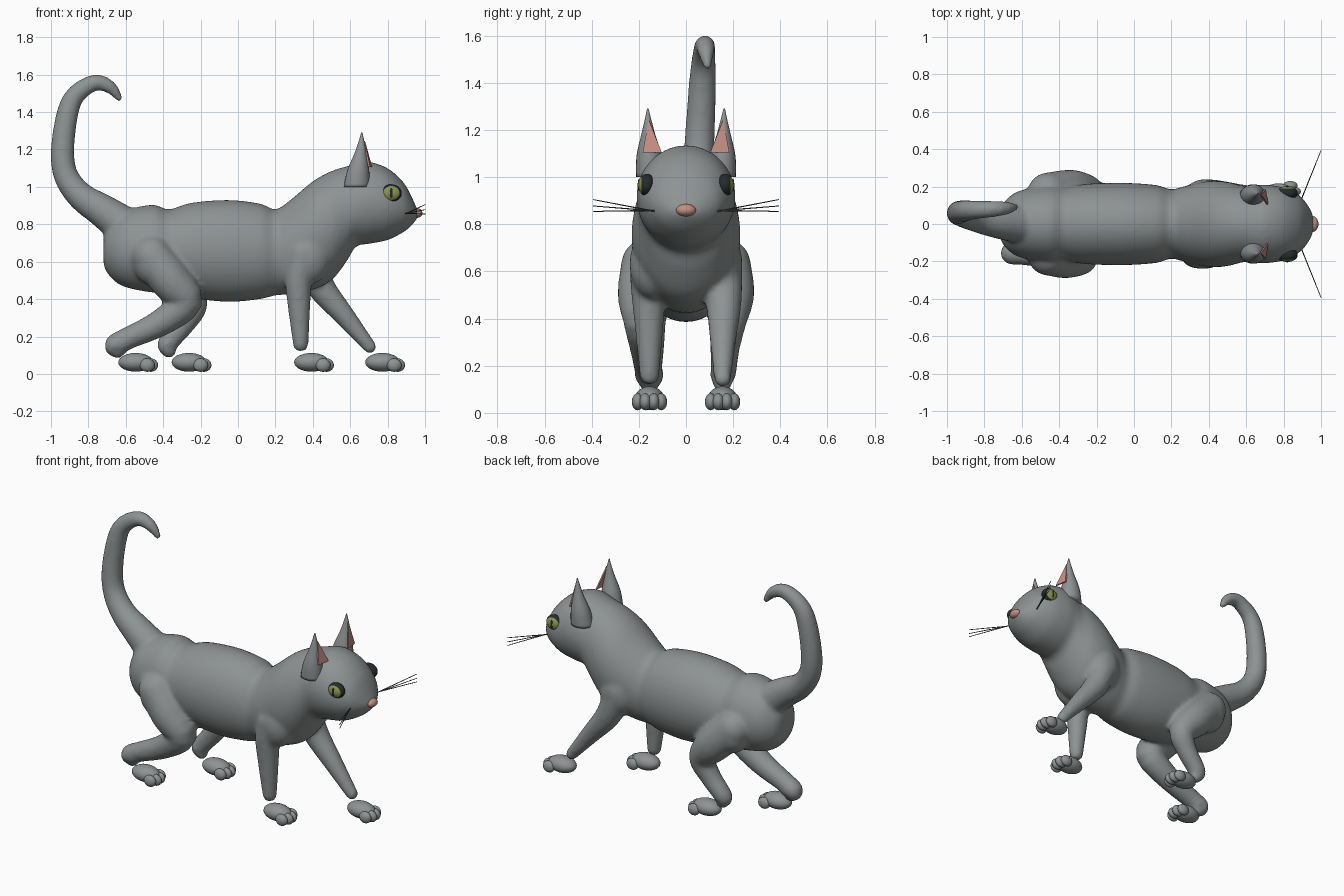
import bpy, bmesh, math
from mathutils import Vector, Matrix

if "Cube" in bpy.data.objects:
    bpy.data.objects.remove(bpy.data.objects["Cube"], do_unlink=True)


def material(name, *rgb):
    m = bpy.data.materials.new(name)
    m.use_nodes = True
    m.diffuse_color = (*rgb, 1)
    m.node_tree.nodes["Principled BSDF"].inputs["Base Color"].default_value = (*rgb, 1)
    return m


FUR = material("grey_fur", .27, .29, .29)
PINK = material("pink_skin", .56, .27, .23)
GREEN = material("eye_green", .27, .31, .08)
DARK = material("eye_dark", .018, .025, .026)
WHISKER = material("whisker_grey", .08, .085, .085)


def finish(bm, name, *mats, smooth=True):
    bmesh.ops.recalc_face_normals(bm, faces=bm.faces)
    for f in bm.faces:
        f.smooth = smooth
    mesh = bpy.data.meshes.new(name)
    bm.to_mesh(mesh)
    bm.free()
    for m in mats:
        mesh.materials.append(m)
    ob = bpy.data.objects.new(name, mesh)
    bpy.context.collection.objects.link(ob)
    return ob


def spline(rows, steps):
    """Catmull-Rom through rows of any width."""
    v = [Vector(r) for r in rows]
    v = [v[0]] + v + [v[-1]]
    out = []
    for a, b, c, d in zip(v, v[1:], v[2:], v[3:]):
        for i in range(steps):
            t = i / steps
            out.append(b + (c - a) * (t / 2) + (a * 2 - b * 5 + c * 4 - d) * (t * t / 2)
                       + (b * 3 - a - c * 3 + d) * (t ** 3 / 2))
    return out + [v[-1]]


def loft(bm, rows, axis=None, steps=4, sides=24):
    """Closed tube; rows are x, y, z, half width, half height."""
    pts = spline(rows, steps)
    rings = []
    for i, p in enumerate(pts):
        c = p.to_3d() if len(p) == 3 else Vector(p[:3])
        ahead, behind = pts[min(i + 1, len(pts) - 1)], pts[max(i - 1, 0)]
        t = Vector(axis) if axis else (Vector(ahead[:3]) - Vector(behind[:3])).normalized()
        side = Vector((0, 1, 0))
        side = (side - t * side.dot(t)).normalized()
        up = t.cross(side)
        ring = []
        for k in range(sides):
            a = math.tau * k / sides
            ring.append(bm.verts.new(c + side * (p[3] * math.cos(a)) + up * (p[4] * math.sin(a))))
        rings.append(ring)
    for r, s in zip(rings, rings[1:]):
        for k in range(sides):
            n = (k + 1) % sides
            bm.faces.new((r[k], r[n], s[n], s[k]))
    bm.faces.new(rings[0][::-1])
    bm.faces.new(rings[-1])


def ball(bm, centre, size, rot=None, u=24, v=16):
    m = Matrix.Translation(centre) @ Matrix.Diagonal((*size, 1))
    if rot:
        m = m @ rot
    return bmesh.ops.create_uvsphere(bm, u_segments=u, v_segments=v, radius=1, matrix=m)["verts"]


# Torso, neck and head: x, top, bottom, half width
trunk = [(-.72, .72, .60, .05), (-.70, .78, .54, .11), (-.62, .865, .47, .175), (-.46, .905, .435, .205),
         (-.37, .88, .435, .198), (-.25, .915, .405, .215), (-.05, .93, .385, .22), (.12, .91, .40, .208),
         (.20, .88, .42, .185), (.28, .93, .425, .205), (.40, 1.03, .45, .23), (.50, 1.085, .50, .225),
         (.58, 1.11, .60, .205), (.63, 1.125, .68, .205), (.70, 1.135, .695, .21), (.80, 1.10, .715, .195),
         (.88, 1.03, .755, .155), (.92, .965, .785, .115), (.95, .90, .82, .065), (.965, .87, .84, .02)]
body = bmesh.new()
loft(body, [(x, 0, (t + b) / 2, w, (t - b) / 2) for x, t, b, w in trunk], axis=(1, 0, 0), sides=40)


# Tail and legs: x, y, z, radius
def limb(rows):
    loft(body, [(x, y, z, r, r) for x, y, z, r in rows])
    for x, y, z, r in (rows[0], rows[-1]):
        ball(body, (x, y, z), (r, r, r))


limb([(-.58, 0, .77, .11), (-.72, .01, .87, .09), (-.84, .03, .95, .075), (-.92, .05, 1.06, .066),
      (-.938, .06, 1.2, .063), (-.91, .07, 1.4, .058), (-.86, .075, 1.5, .051), (-.76, .08, 1.558, .044),
      (-.68, .085, 1.53, .035), (-.637, .09, 1.475, .02)])
limb([(-.46, -.165, .63, .11), (-.36, -.18, .5, .11), (-.28, -.175, .385, .09), (-.42, -.165, .27, .072),
      (-.59, -.16, .19, .06), (-.655, -.155, .15, .062), (-.645, -.155, .125, .042)])
limb([(-.46, .165, .63, .11), (-.33, .18, .5, .11), (-.24, .175, .38, .08), (-.29, .165, .27, .062),
      (-.36, .16, .185, .056), (-.38, .155, .15, .052), (-.37, .155, .125, .04)])
limb([(.35, -.15, .64, .09), (.325, -.16, .52, .074), (.325, -.157, .4, .064), (.335, -.155, .16, .042)])
limb([(.37, .15, .64, .09), (.44, .16, .47, .076), (.57, .157, .31, .056), (.705, .155, .145, .036)])

# Haunches and shoulders
for s in (-1, 1):
    ball(body, (-.45, s * .165, .6), (.11, .11, .13))
    ball(body, (.38, s * .14, .63), (.12, .1, .15))
skin = finish(body, "body", FUR)
fuse = skin.modifiers.new("fuse", "REMESH")
fuse.mode = "VOXEL"
fuse.voxel_size = .013
fuse.use_smooth_shade = True
relax = skin.modifiers.new("relax", "SMOOTH")
relax.factor = .5
relax.iterations = 7

# Paws, each with four toes
for name, back, y in (("near_rear", -.64, -.155), ("far_rear", -.355, .155),
                      ("near_front", .30, -.155), ("far_front", .68, .155)):
    bm = bmesh.new()
    ball(bm, (back + .093, y, .062), (.093, .062, .05))
    for off, reach in ((-.05, .155), (-.018, .173), (.018, .173), (.05, .155)):
        ball(bm, (back + reach, y + off, .047), (.04, .025, .036), u=16, v=12)
    for v in bm.verts:
        v.co.z = max(v.co.z, 0)
    finish(bm, name + "_paw", FUR)

for s, label in ((-1, "near"), (1, "far")):
    # Ear: a tapering cone with a pink plate on its front
    bm = bmesh.new()
    loft(bm, [(.635, s * .15, 1.0, .062, .07), (.643, s * .156, 1.09, .054, .058),
              (.655, s * .16, 1.18, .03, .032), (.66, s * .161, 1.24, .015, .016),
              (.662, s * .162, 1.292, .003, .003)], axis=(0, 0, 1))
    finish(bm, label + "_ear", FUR)

    bm = bmesh.new()
    tri = [Vector(p) for p in ((.718, s * .103, 1.105), (.706, s * .184, 1.105), (.679, s * .158, 1.245))]
    front = [bm.verts.new(p) for p in tri]
    rear = [bm.verts.new(p - Vector((.009, 0, 0))) for p in tri]
    bm.faces.new(front)
    bm.faces.new(rear)
    for i in range(3):
        j = (i + 1) % 3
        bm.faces.new((front[i], front[j], rear[j], rear[i]))
    finish(bm, label + "_inner_ear", PINK, smooth=False)

    # Eye: dark rim, green iris on the outward cap
    bm = bmesh.new()
    centre = Vector((.82, s * .166, .967))
    ball(bm, centre, (.055, .037, .047), Matrix.Rotation(math.pi / 2, 4, "X"), u=32, v=24)
    for f in bm.faces:
        d = f.calc_center_median() - centre
        f.material_index = int(d.y * s > 0 and math.hypot(d.x / .055, d.z / .047) < .8)
    finish(bm, label + "_eye", DARK, GREEN)
    bm = bmesh.new()
    ball(bm, centre + Vector((0, s * .034, 0)), (.008, .005, .026))
    finish(bm, label + "_pupil", DARK)

    # Whiskers
    for i, end in enumerate((.905, .878, .855)):
        bm = bmesh.new()
        loft(bm, [(.89, s * .12, .853 + i * .003, .003, .003), (1, s * .393, end, .002, .002)],
             steps=1, sides=8)
        finish(bm, f"{label}_whisker_{i + 1}", WHISKER)

# Nose
bm = bmesh.new()
ball(bm, (.956, 0, .86), (.03, .042, .026))
finish(bm, "nose", PINK)
